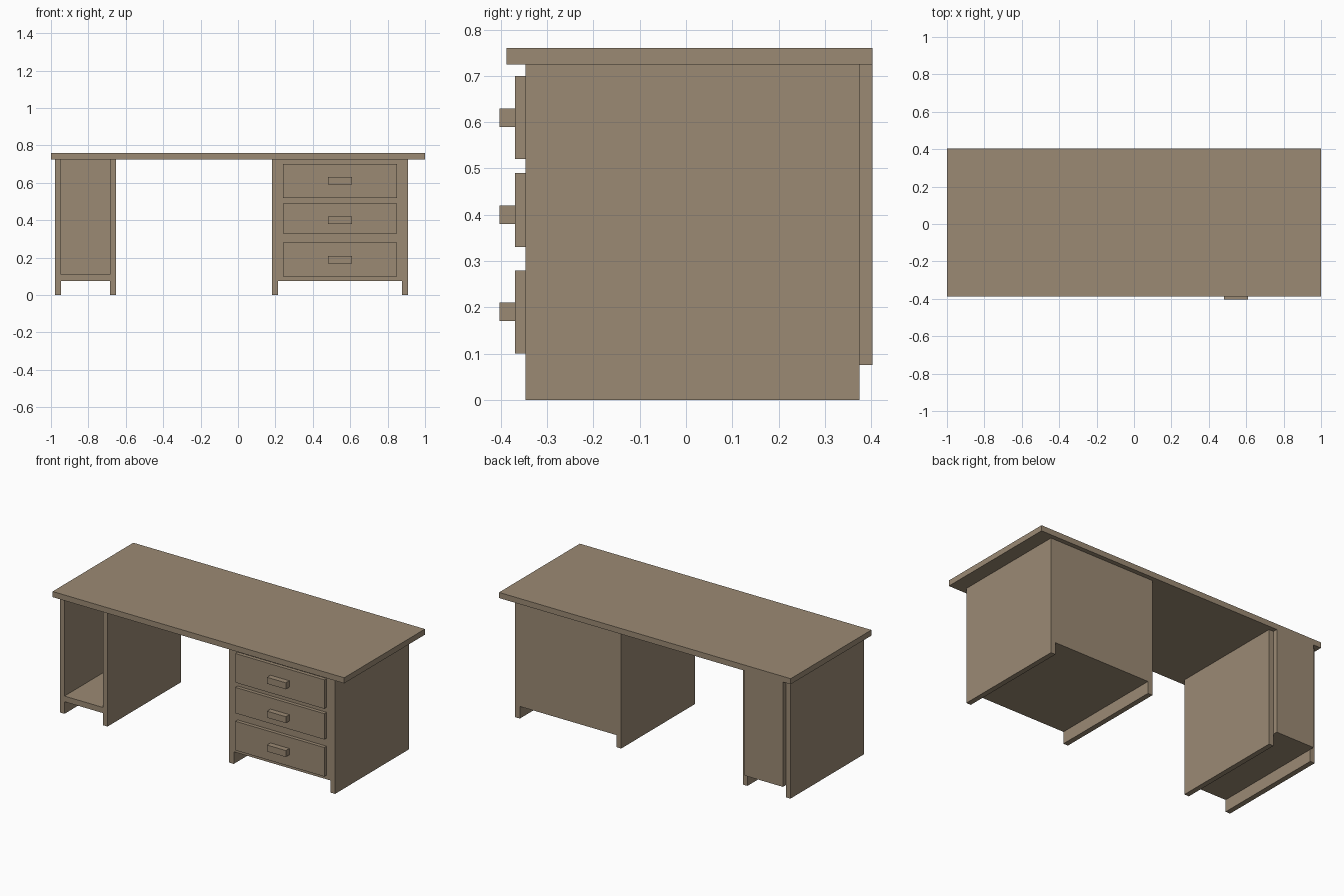
import bpy, bmesh

if "Cube" in bpy.data.objects:
    bpy.data.objects.remove(bpy.data.objects["Cube"])

wood = bpy.data.materials.new("wood")
wood.diffuse_color = (0.33, 0.255, 0.175, 1)
wood.use_nodes = True
wood.node_tree.nodes["Principled BSDF"].inputs["Base Color"].default_value = wood.diffuse_color


def finish(name, bm):
    bmesh.ops.recalc_face_normals(bm, faces=bm.faces)
    mesh = bpy.data.meshes.new(name)
    bm.to_mesh(mesh)
    bm.free()
    mesh.materials.append(wood)
    obj = bpy.data.objects.new(name, mesh)
    bpy.context.collection.objects.link(obj)
    return obj


def extrude_y(name, profile, y0, y1):
    """Extrude an x-z outline from y0 to y1."""
    bm = bmesh.new()
    face = bm.faces.new([bm.verts.new((x, y0, z)) for x, z in profile])
    ext = bmesh.ops.extrude_face_region(bm, geom=[face])
    verts = [v for v in ext["geom"] if isinstance(v, bmesh.types.BMVert)]
    bmesh.ops.translate(bm, verts=verts, vec=(0, y1 - y0, 0))
    return finish(name, bm)


def box(name, x0, x1, y0, y1, z0, z1):
    return extrude_y(name, [(x0, z0), (x1, z0), (x1, z1), (x0, z1)], y0, y1)


FRONT, BACK = -0.347, 0.375   # pedestal depth
UNDER, TOP = 0.725, 0.76      # desk top underside and surface
T, BASE = 0.032, 0.075        # side board thickness, floor clearance

# Desk top
box("desk_top", -1, 1, -0.388, 0.403, UNDER, TOP)

# Drawer pedestal: closed body standing on two side runners
a, b = 0.182, 0.909
extrude_y("drawer_pedestal",
          [(a, 0), (a + T, 0), (a + T, BASE), (b - T, BASE),
           (b - T, 0), (b, 0), (b, UNDER), (a, UNDER)], FRONT, BACK)

# Open pedestal: two side boards joined by a low shelf
a, b, shelf = -0.979, -0.652, 0.11
extrude_y("open_pedestal",
          [(a, 0), (a + T, 0), (a + T, BASE), (b - T, BASE),
           (b - T, 0), (b, 0), (b, UNDER), (b - T, UNDER),
           (b - T, shelf), (a + T, shelf), (a + T, UNDER), (a, UNDER)],
          FRONT, BACK)
box("open_pedestal_back", a + T, b - T, BACK, 0.403, BASE, UNDER)

# Drawer fronts with block handles
for i, (z0, z1, h) in enumerate([(0.10, 0.28, 0.17), (0.33, 0.49, 0.38), (0.52, 0.70, 0.59)], 1):
    box(f"drawer_front_{i}", 0.241, 0.85, -0.369, FRONT, z0, z1)
    box(f"drawer_handle_{i}", 0.481, 0.61, -0.403, -0.369, h, h + 0.04)
